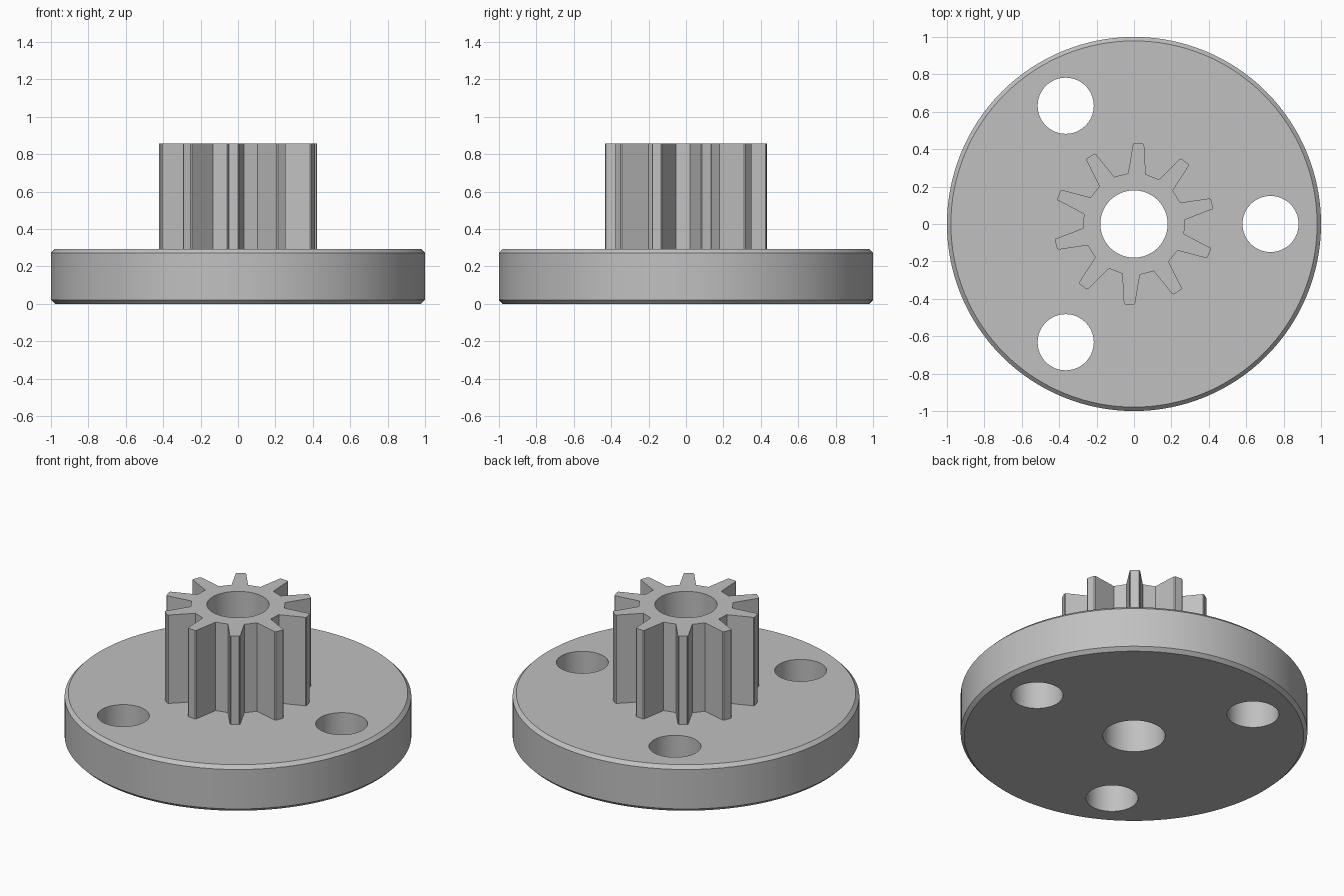
import bpy
import bmesh
from math import sin, cos, radians, pi

default = bpy.data.objects.get("Cube")
if default:
    bpy.data.objects.remove(default, do_unlink=True)

PLATE_TOP, GEAR_TOP = 0.293, 0.856
CHAMFER = 0.021
BORE_R = 0.18
HOLE_R, HOLE_DIST = 0.15, 0.73
TEETH, FIRST_TOOTH = 10, radians(86.7)
ROOT_R, TIP_R = 0.273, 0.432
ROOT_HALF, TIP_HALF = radians(10), radians(4)

grey = bpy.data.materials.new("plain grey")
grey.use_nodes = True
colour = (0.53, 0.53, 0.53, 1)
grey.diffuse_color = colour
grey.node_tree.nodes["Principled BSDF"].inputs["Base Color"].default_value = colour


def prism(name, outline, z0, z1):
    """Extrude a closed 2D outline between two heights."""
    bm = bmesh.new()
    face = bm.faces.new([bm.verts.new((x, y, z0)) for x, y in outline])
    grown = bmesh.ops.extrude_face_region(bm, geom=[face], use_keep_orig=True)
    top = [v for v in grown["geom"] if isinstance(v, bmesh.types.BMVert)]
    bmesh.ops.translate(bm, vec=(0, 0, z1 - z0), verts=top)
    bmesh.ops.recalc_face_normals(bm, faces=bm.faces)
    mesh = bpy.data.meshes.new(name)
    bm.to_mesh(mesh)
    bm.free()
    mesh.materials.append(grey)
    obj = bpy.data.objects.new(name, mesh)
    bpy.context.collection.objects.link(obj)
    return obj


def polar(r, a):
    return r * cos(a), r * sin(a)


def circle(r, n, cx=0, cy=0):
    return [(cx + x, cy + y) for x, y in (polar(r, 2 * pi * i / n) for i in range(n))]


def activate(obj):
    bpy.ops.object.select_all(action="DESELECT")
    obj.select_set(True)
    bpy.context.view_layer.objects.active = obj


def drill(obj, r, cx=0, cy=0):
    """Cut a round vertical hole right through."""
    cutter = prism("hole_cutter", circle(r, 64, cx, cy), -0.5, 1.5)
    cutter.hide_render = True
    activate(obj)
    mod = obj.modifiers.new("hole", "BOOLEAN")
    mod.operation, mod.solver, mod.object = "DIFFERENCE", "EXACT", cutter
    bpy.ops.object.modifier_apply(modifier=mod.name)
    bpy.data.objects.remove(cutter, do_unlink=True)


# Round base plate with chamfered rims
plate = prism("base_plate", circle(1, 128), 0, PLATE_TOP)
activate(plate)
bevel = plate.modifiers.new("rim chamfer", "BEVEL")
bevel.width, bevel.segments = CHAMFER, 1
bevel.limit_method, bevel.angle_limit = "ANGLE", radians(40)
bpy.ops.object.modifier_apply(modifier=bevel.name)

# Three evenly spaced mounting holes
for k in range(3):
    drill(plate, HOLE_R, *polar(HOLE_DIST, 2 * pi * k / 3))

# Pinion gear with tapered teeth
outline = []
for k in range(TEETH):
    a = FIRST_TOOTH + 2 * pi * k / TEETH
    outline += [polar(ROOT_R, a - ROOT_HALF), polar(TIP_R - 0.005, a - TIP_HALF),
                polar(TIP_R, a - TIP_HALF * 0.8), polar(TIP_R, a + TIP_HALF * 0.8),
                polar(TIP_R - 0.005, a + TIP_HALF), polar(ROOT_R, a + ROOT_HALF)]
gear = prism("pinion_gear", outline, PLATE_TOP, GEAR_TOP)

# Central bore through both parts
for part in (plate, gear):
    drill(part, BORE_R)
    activate(part)
    bpy.ops.object.shade_smooth_by_angle(angle=radians(15))
